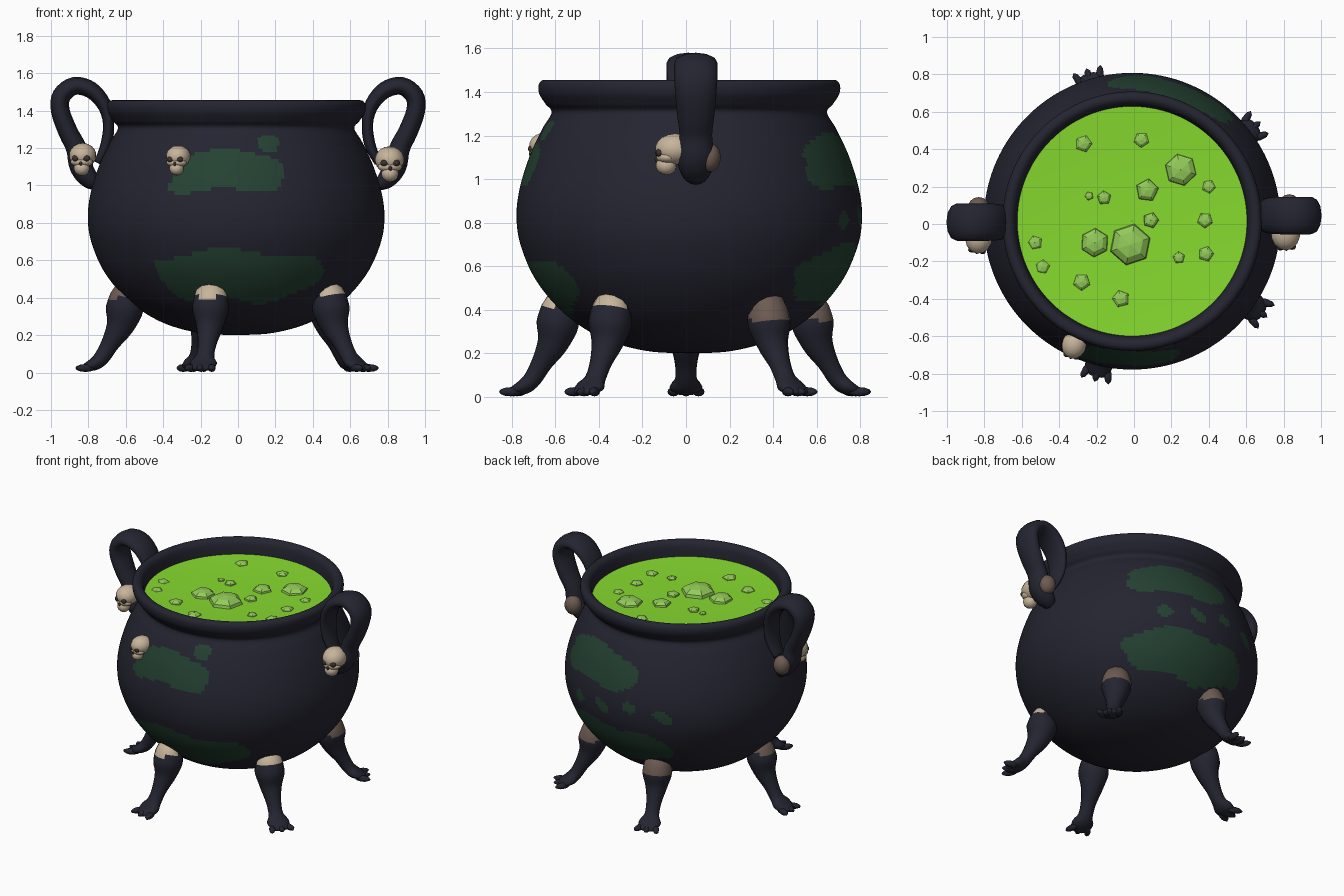
import bpy, bmesh, math
from mathutils import Matrix, Vector

if "Cube" in bpy.data.objects:
    bpy.data.objects.remove(bpy.data.objects["Cube"])

CX, CY = -0.01, 0.015  # pot centre


def material(name, rgb):
    m = bpy.data.materials.new(name)
    m.diffuse_color = (*rgb, 1)
    m.use_nodes = True
    m.node_tree.nodes["Principled BSDF"].inputs["Base Color"].default_value = m.diffuse_color
    return m


IRON = material("dark iron", (0.018, 0.018, 0.031))
MOSS = material("dark moss green", (0.018, 0.054, 0.032))
SLIME = material("bright slime green", (0.24, 0.70, 0.028))
BUBBLE = material("pale bubble green", (0.29, 0.60, 0.10))
BONE = material("bone", (0.57, 0.46, 0.33))
BROWN = material("old brown bone", (0.15, 0.105, 0.085))
SOCKET = material("dark socket", (0.045, 0.033, 0.027))


def make(name, verts, faces, mats, rule=None, smooth=True, fix=True):
    me = bpy.data.meshes.new(name)
    me.from_pydata(verts, [], faces)
    if fix:
        bm = bmesh.new()
        bm.from_mesh(me)
        bmesh.ops.recalc_face_normals(bm, faces=bm.faces)
        bm.to_mesh(me)
        bm.free()
    for m in mats:
        me.materials.append(m)
    for p in me.polygons:
        p.use_smooth = smooth
        if rule:
            p.material_index = rule(p.center)
    ob = bpy.data.objects.new(name, me)
    bpy.context.collection.objects.link(ob)
    return ob


def spline(pts, n):
    """Catmull-Rom through points of any dimension."""
    out = []
    for i in range(len(pts) - 1):
        a, b, c, d = (pts[max(i - 1, 0)], pts[i], pts[i + 1], pts[min(i + 2, len(pts) - 1)])
        for k in range(n):
            t = k / n
            out.append([0.5 * (2 * q + (r - p) * t + (2 * p - 5 * q + 4 * r - s) * t * t
                               + (3 * q - p - 3 * r + s) * t ** 3) for p, q, r, s in zip(a, b, c, d)])
    return out + [list(pts[-1])]


def grid_faces(rows, segs):
    return [(i * segs + j, i * segs + (j + 1) % segs, (i + 1) * segs + (j + 1) % segs, (i + 1) * segs + j)
            for i in range(rows - 1) for j in range(segs)]


def lathe(name, prof, segs, mats, rule=None, smooth=True, at=(CX, CY, 0), turn=0):
    verts = [(at[0] + r * math.cos(turn + 2 * math.pi * j / segs),
              at[1] + r * math.sin(turn + 2 * math.pi * j / segs), at[2] + z)
             for r, z in prof for j in range(segs)]
    return make(name, verts, grid_faces(len(prof), segs), mats, rule, smooth, fix=False)


def loft(name, pts, mats, angle, offset=(0, 0, 0), rule=None, segs=12):
    """Tube along (radius, z, thickness, width) points, turned about z."""
    path = spline(pts, 4)
    M = Matrix.Translation(offset) @ Matrix.Rotation(math.radians(angle), 4, 'Z')
    verts = []
    for i, (r, z, a, b) in enumerate(path):
        p, q = path[max(i - 1, 0)], path[min(i + 1, len(path) - 1)]
        t = Vector((q[0] - p[0], q[1] - p[1])).normalized()
        for j in range(segs):
            u = 2 * math.pi * j / segs
            c = a * math.cos(u)
            verts.append(M @ Vector((r - t.y * c, b * math.sin(u), max(z + t.x * c, 0.003))))
    n = len(path)
    faces = grid_faces(n, segs) + [tuple(range(segs)), tuple(range((n - 1) * segs, n * segs))]
    return make(name, verts, faces, mats, rule)


def ball(name, M, loc, size, mat, segs=14):
    bm = bmesh.new()
    bmesh.ops.create_uvsphere(bm, u_segments=segs, v_segments=segs // 2 + 2, radius=1,
                              matrix=M @ Matrix.Translation(loc) @ Matrix.Diagonal((*size, 1)))
    me = bpy.data.meshes.new(name)
    bm.to_mesh(me)
    bm.free()
    me.materials.append(mat)
    for p in me.polygons:
        p.use_smooth = True
    ob = bpy.data.objects.new(name, me)
    bpy.context.collection.objects.link(ob)
    return ob


# Moss patches on the pot: azimuth, height, half sizes, squareness
PATCHES = [(265, 1.075, 23, 0.105, 5), (286.5, 1.24, 5, 0.05, 2), (271, 0.515, 39, 0.135, 2.6),
           (71, 1.08, 27, 0.12, 3), (80, 0.56, 38, 0.14, 2.2), (80, 0.83, 4, 0.04, 2),
           (97, 0.87, 4, 0.04, 2), (113, 0.82, 4.5, 0.04, 2), (62, 0.80, 4, 0.045, 2)]


def moss(c):
    if math.hypot(c.x - CX, c.y - CY) < 0.3 or c.z > 1.3:
        return 0
    az = math.degrees(math.atan2(c.y - CY, c.x - CX)) % 360
    z = c.z + 0.018 * math.sin(az * 0.16)
    az += 2.0 * math.sin(c.z * 22)
    return int(any(abs((az - a) / da) ** k + abs((z - h) / dh) ** k < 1 for a, h, da, dh, k in PATCHES))


# Pot with rolled rim
profile = [(0.002, 0.20), (0.2, 0.212), (0.4, 0.27), (0.57, 0.38), (0.70, 0.53), (0.772, 0.69),
           (0.793, 0.82), (0.78, 0.95), (0.735, 1.10), (0.675, 1.23), (0.632, 1.305), (0.66, 1.345),
           (0.688, 1.39), (0.692, 1.43), (0.675, 1.453), (0.645, 1.452), (0.622, 1.42), (0.612, 1.33)]
lathe("cauldron_pot", spline(profile, 7), 216, [IRON, MOSS], moss)

# Slime surface, slightly dished
lathe("slime", [(0.62, 1.352), (0.45, 1.342), (0.25, 1.336), (0.001, 1.334)], 48, [SLIME])

# Bubbles: x, y, radius
BUBBLES = [(-.27, .43, .05), (.04, .45, .045), (.25, .29, .09), (.07, .18, .065), (.40, .20, .04),
           (-.24, .15, .025), (-.16, .14, .04), (.09, .02, .045), (.38, .02, .045), (-.53, -.10, .045),
           (-.49, -.23, .045), (-.21, -.10, .08), (-.02, -.11, .115), (.24, -.18, .035),
           (.385, -.16, .045), (-.28, -.31, .05), (-.07, -.40, .05)]
for i, (x, y, r) in enumerate(BUBBLES):
    lathe(f"bubble_{i}", [(r, -0.01), (0.93 * r, 0.15 * r), (0.62 * r, 0.36 * r), (0.001, 0.45 * r)],
          6 if r > 0.07 else 5, [BUBBLE], smooth=False, at=(x, y, 1.338), turn=i * 0.9)

# Five clawed legs: angle, joint material, height where the joint colour starts
LEG = [(0.53, 0.455, 0.03, 0.05), (0.595, 0.42, 0.075, 0.085), (0.607, 0.34, 0.10, 0.10),
       (0.63, 0.25, 0.075, 0.075), (0.68, 0.16, 0.05, 0.052), (0.725, 0.085, 0.042, 0.05),
       (0.765, 0.048, 0.036, 0.075), (0.82, 0.026, 0.02, 0.06), (0.84, 0.022, 0.01, 0.03)]
LEGS = [(180, BROWN, 0.40), (256, BONE, 0.405), (325, BONE, 0.41), (39, BROWN, 0.35), (107, BROWN, 0.35)]
for i, (ang, joint, h) in enumerate(LEGS):
    loft(f"leg_{i}", LEG, [IRON, joint], ang, rule=lambda c, h=h: int(c.z > h))
    M = Matrix.Rotation(math.radians(ang), 4, 'Z')
    for k in (-1, 0, 1):
        toe = M @ Matrix.Translation((0.80, 0.052 * k, 0.024)) @ Matrix.Rotation(0.35 * k, 4, 'Z')
        ball(f"claw_{i}_{k + 1}", toe, (0.015, 0, 0), (0.055, 0.022, 0.021), IRON, 8)

# Two looped handles
HANDLE = [(0.75, 1.12, 0.02, 0.05), (0.705, 1.22, 0.03, 0.07), (0.692, 1.33, 0.03, 0.085),
          (0.715, 1.43, 0.038, 0.095), (0.785, 1.51, 0.045, 0.10), (0.875, 1.532, 0.048, 0.10),
          (0.943, 1.48, 0.05, 0.10), (0.95, 1.40, 0.05, 0.095), (0.91, 1.29, 0.052, 0.085),
          (0.865, 1.20, 0.055, 0.075), (0.84, 1.10, 0.06, 0.085), (0.79, 1.03, 0.05, 0.07),
          (0.73, 0.99, 0.02, 0.03)]
loft("right_handle", HANDLE, [IRON], 0, (0, 0.045, 0))
loft("left_handle", HANDLE, [IRON], 180, (0, 0.01, 0))

# Knobs on the back of the handles
for name, x, y in (("right", 0.83, 0.105), ("left", -0.83, 0.09)):
    ball(f"{name}_handle_knob", Matrix.Translation((x, y, 1.10)), (0, 0, 0), (0.058, 0.055, 0.068), BROWN)


# Skulls: face looks along local -y
def skull(name, loc, turn, s):
    M = Matrix.Translation(loc) @ Matrix.Rotation(math.radians(turn), 4, 'Z') @ Matrix.Scale(s, 4)
    ball(name + "_cranium", M, (0, 0, 0.12), (0.43, 0.50, 0.39), BONE)
    ball(name + "_cheeks", M, (0, -0.20, -0.08), (0.36, 0.27, 0.17), BONE)
    ball(name + "_jaw", M, (0, -0.22, -0.28), (0.25, 0.26, 0.24), BONE)
    for k in (-1, 1):
        ball(f"{name}_eye_{k + 1}", M, (0.17 * k, -0.40, 0.03), (0.115, 0.09, 0.10), SOCKET, 10)
    ball(name + "_nose", M, (0, -0.46, -0.13), (0.05, 0.05, 0.07), SOCKET, 8)


skull("right_skull", (0.81, -0.05, 1.115), 3, 0.185)
skull("left_skull", (-0.83, -0.075, 1.14), -8, 0.17)
skull("front_skull", (-0.32, -0.645, 1.135), -15, 0.155)
